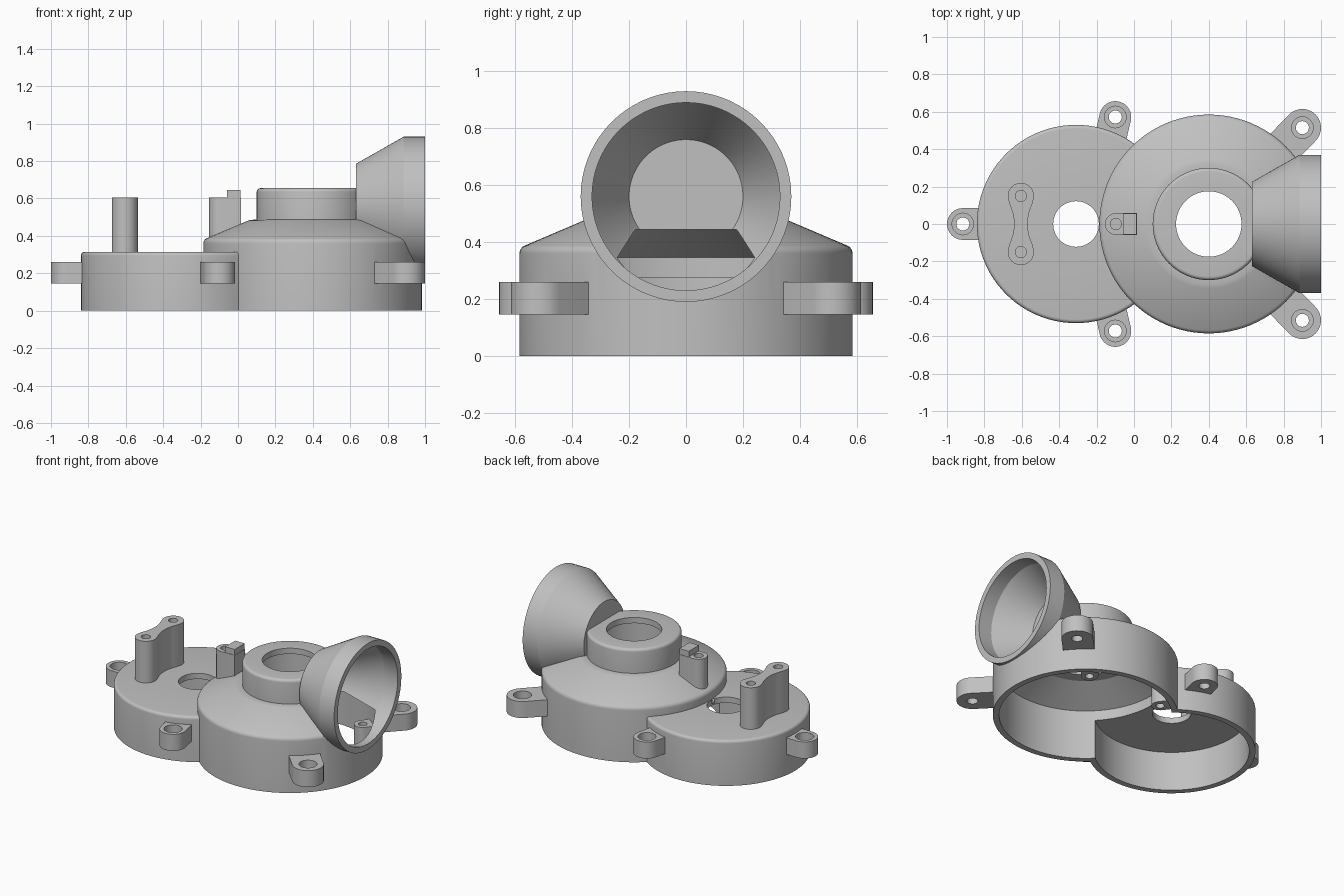
import bpy, bmesh, math
from mathutils import Matrix, Vector

if "Cube" in bpy.data.objects:
    bpy.data.objects.remove(bpy.data.objects["Cube"], do_unlink=True)

grey = bpy.data.materials.new("plain_grey")
grey.use_nodes = True
grey.diffuse_color = (0.53, 0.53, 0.53, 1)
grey.node_tree.nodes["Principled BSDF"].inputs["Base Color"].default_value = (0.53, 0.53, 0.53, 1)


def finish(bm, name):
    bmesh.ops.recalc_face_normals(bm, faces=bm.faces)
    me = bpy.data.meshes.new(name)
    bm.to_mesh(me)
    bm.free()
    me.materials.append(grey)
    ob = bpy.data.objects.new(name, me)
    bpy.context.collection.objects.link(ob)
    return ob


def lathe(name, profile, matrix, steps=72):
    """Solid of revolution from (radius, height) points, axis to axis."""
    bm = bmesh.new()
    rings = []
    for r, h in profile:
        n = 1 if r == 0 else steps
        rings.append([bm.verts.new(matrix @ Vector((
            r * math.cos(math.tau * i / steps), r * math.sin(math.tau * i / steps), h)))
            for i in range(n)])
    for a, b in zip(rings, rings[1:]):
        for i in range(steps):
            j = (i + 1) % steps
            quad = [a[i % len(a)], a[j % len(a)], b[j % len(b)], b[i % len(b)]]
            bm.faces.new(list(dict.fromkeys(quad)))
    return finish(bm, name)


def prism(name, outline, z0, z1):
    """Upright solid with a flat outline."""
    bm = bmesh.new()
    face = bm.faces.new([bm.verts.new((x, y, z0)) for x, y in outline])
    top = bmesh.ops.extrude_face_region(bm, geom=[face])["geom"]
    bmesh.ops.translate(bm, vec=(0, 0, z1 - z0),
                        verts=[v for v in top if isinstance(v, bmesh.types.BMVert)])
    return finish(bm, name)


def arc(cx, cy, r, a0, a1, n=16):
    return [(cx + r * math.cos(math.radians(a0 + (a1 - a0) * i / n)),
             cy + r * math.sin(math.radians(a0 + (a1 - a0) * i / n))) for i in range(n + 1)]


def at(x, y=0.0):
    return Matrix.Translation((x, y, 0))


def cylinder(x, y, r, z0, z1, steps=32):
    return lathe("cylinder", [(0, z0), (r, z0), (r, z1), (0, z1)], at(x, y), steps)


def combine(target, other, operation):
    mod = target.modifiers.new("combine", 'BOOLEAN')
    mod.operation = operation
    mod.solver = 'EXACT'
    mod.object = other
    bpy.context.view_layer.update()
    me = bpy.data.meshes.new_from_object(
        target.evaluated_get(bpy.context.evaluated_depsgraph_get()))
    target.modifiers.clear()
    target.data = me
    bpy.data.objects.remove(other, do_unlink=True)


SMALL, LARGE = at(-0.31), at(0.4)
ALONG_X = Matrix.Translation((0, 0, 0.56)) @ Matrix.Rotation(math.pi / 2, 4, 'Y')

# Large round housing with sloped shoulder and neck (trimmed at the base below)
housing = lathe("housing", [(0, -0.1), (0.585, -0.1)]
                + arc(0.555, 0.36, 0.03, 0, 65, 5)
                + [(0.345, 0.482), (0.325, 0.486), (0.30, 0.487)]
                + arc(0.28, 0.635, 0.02, 0, 90, 5) + [(0, 0.655)], LARGE, 96)

# Small round housing
combine(housing, lathe("small_housing", [(0, -0.15), (0.53, -0.15)]
                       + arc(0.51, 0.295, 0.02, 0, 90, 5) + [(0, 0.315)], SMALL, 96), 'UNION')

# Side funnel body
combine(housing, lathe("funnel", [(0, 0.63), (0.225, 0.63), (0.37, 0.885),
                                  (0.37, 1.0), (0, 1.0)], ALONG_X), 'UNION')

# Mounting lugs: hole x, y, radius, and the direction they reach inward
lugs = [(-0.915, 0, 0.085, 0, 0.15)]
for s in (1, -1):
    lugs.append((-0.1, s * 0.572, 0.085, -s * 103, 0.17))
    lugs.append((0.9, s * 0.515, 0.1, -s * 134, 0.22))
for x, y, r, a, reach in lugs:
    dx, dy = reach * math.cos(math.radians(a)), reach * math.sin(math.radians(a))
    outline = arc(x, y, r, a + 90, a + 270) + arc(x + dx, y + dy, r, a - 90, a + 90)
    combine(housing, prism("lug", outline, 0.145, 0.26), 'UNION')

# Locating post with a raised tab, standing on the shoulder
combine(housing, prism("post", arc(-0.097, 0, 0.058, 90, 270)
                       + [(0.015, -0.058), (0.015, 0.058)], 0.37, 0.605), 'UNION')
combine(housing, prism("post_tab", [(-0.06, -0.055), (0.013, -0.055),
                                    (0.013, 0.055), (-0.06, 0.055)], 0.5, 0.645), 'UNION')

# Flat base
combine(housing, prism("base_trim", [(-2, -2), (2, -2), (2, 2), (-2, 2)], -0.5, 0), 'DIFFERENCE')

# Hollow undersides, joined into one cavity
cavity = lathe("cavity", [(0, -0.1), (0.545, -0.1), (0.545, 0.345), (0.34, 0.445),
                          (0.26, 0.445), (0.26, 0.615), (0, 0.615)], LARGE, 96)
combine(cavity, lathe("small_cavity", [(0, -0.15), (0.49, -0.15), (0.49, 0.275), (0, 0.275)],
                      SMALL, 96), 'UNION')
combine(housing, cavity, 'DIFFERENCE')

# Funnel bore
combine(housing, lathe("funnel_bore", [(0, 0.67), (0.2, 0.67), (0.33, 0.9),
                                       (0.33, 1.1), (0, 1.1)], ALONG_X), 'DIFFERENCE')

# Shaft openings
combine(housing, cylinder(0.4, 0, 0.175, 0.55, 0.8, 64), 'DIFFERENCE')
combine(housing, cylinder(-0.31, 0, 0.122, 0.2, 0.36, 48), 'DIFFERENCE')

# Counterbored screw holes and the post hole
for x, y, *rest in lugs:
    combine(housing, cylinder(x, y, 0.035, 0.1, 0.3, 24), 'DIFFERENCE')
    combine(housing, cylinder(x, y, 0.058, 0.2, 0.3, 24), 'DIFFERENCE')
combine(housing, cylinder(-0.097, 0, 0.03, 0.5, 0.7, 24), 'DIFFERENCE')

parts = [housing]

# Inner screw lugs against the back wall of the large housing
for side, a in (("left", 53), ("right", 127)):
    c, s = math.cos(math.radians(a)), math.sin(math.radians(a))
    x, y, r = 0.4 + 0.484 * c, 0.484 * s, 0.055
    ends = [(x + 0.08 * c + k * r * s, y + 0.08 * s - k * r * c) for k in (1, -1)]
    lug = prism("inner_lug_" + side, arc(x, y, r, a + 90, a + 270) + ends, 0.005, 0.14)
    combine(lug, cylinder(x, y, 0.027, -0.1, 0.3, 24), 'DIFFERENCE')
    parts.append(lug)

# Waisted twin post on the small housing
px, py = -0.605, 0.15
waist = [(0.036 + 0.026 * (t / 4) ** 2, 0.11 * t / 4) for t in range(-4, 5)]
outline = (arc(px, py, 0.07, -25, 205) + [(px - w, -y) for w, y in waist]
           + arc(px, -py, 0.07, 155, 385) + [(px + w, y) for w, y in waist])
twin_post = prism("twin_post", outline, 0.31, 0.605)
for s in (1, -1):
    combine(twin_post, cylinder(px, s * py, 0.03, 0.45, 0.7, 24), 'DIFFERENCE')
parts.append(twin_post)

# Smooth curved walls, keep edges crisp
for ob in parts:
    bpy.ops.object.select_all(action='DESELECT')
    ob.select_set(True)
    bpy.context.view_layer.objects.active = ob
    bpy.ops.object.shade_smooth_by_angle(angle=math.radians(25))
